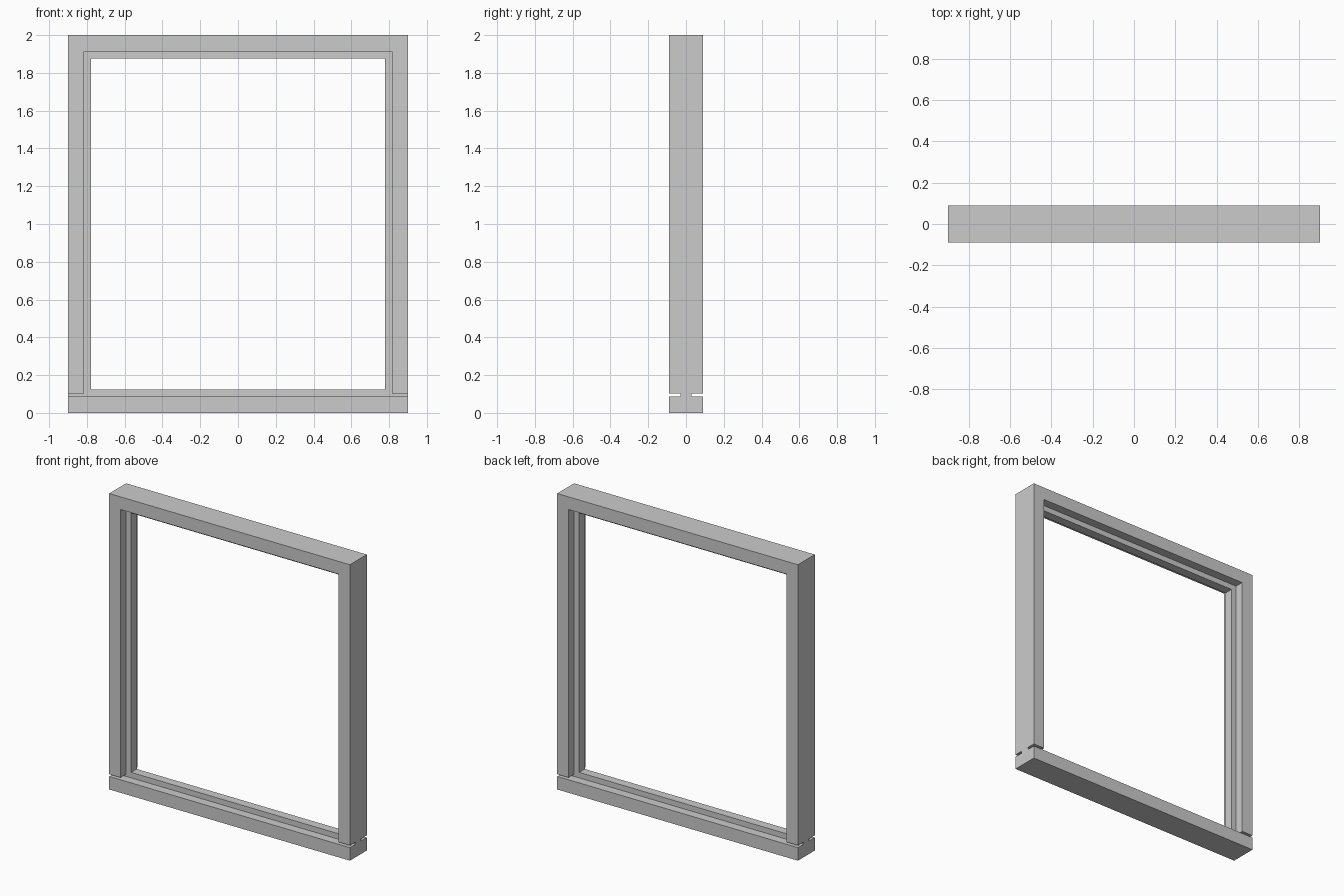
import bpy
import bmesh

if "Cube" in bpy.data.objects:
    bpy.data.objects.remove(bpy.data.objects["Cube"])

W, H, D = 0.9, 2.0, 0.09        # half width, height, half depth
RX, RZ0, RZ1 = 0.815, 0.088, 1.914   # recess around the centre bead
OX, OZ0, OZ1 = 0.778, 0.125, 1.877   # clear opening
SLOT_TOP, BEAD = 0.103, 0.03    # joint above the sill, half bead depth


def prism(name, outline, y0, y1):
    """Extrude an x-z outline from y0 to y1."""
    bm = bmesh.new()
    face = bm.faces.new([bm.verts.new((x, y0, z)) for x, z in outline])
    ext = bmesh.ops.extrude_face_region(bm, geom=[face])
    moved = [v for v in ext["geom"] if isinstance(v, bmesh.types.BMVert)]
    bmesh.ops.translate(bm, verts=moved, vec=(0, y1 - y0, 0))
    bmesh.ops.recalc_face_normals(bm, faces=bm.faces)
    mesh = bpy.data.meshes.new(name)
    bm.to_mesh(mesh)
    bm.free()
    obj = bpy.data.objects.new(name, mesh)
    bpy.context.collection.objects.link(obj)
    return obj


def rect(x, z0, z1):
    return [(-x, z0), (x, z0), (x, z1), (-x, z1)]


# Frame blank: sill, jambs and head in one piece
frame = prism("window_frame", rect(W, 0, H), -D, D)

# Clear opening, then front and back recesses that leave the centre bead;
# each recess runs out sideways as the thin joint above the sill
E = W + 0.1
recess = [(-E, RZ0), (E, RZ0), (E, SLOT_TOP), (RX, SLOT_TOP),
          (RX, RZ1), (-RX, RZ1), (-RX, SLOT_TOP), (-E, SLOT_TOP)]
cutters = [prism("opening_cutter", rect(OX, OZ0, OZ1), -0.2, 0.2)]
for side, label in ((-1, "front"), (1, "back")):
    cutters.append(prism(label + "_recess_cutter", recess, side * BEAD, side * 0.15))

for cutter in cutters:
    cutter.hide_render = True
    mod = frame.modifiers.new(cutter.name, "BOOLEAN")
    mod.operation = "DIFFERENCE"
    mod.solver = "EXACT"
    mod.object = cutter

# Apply the cuts and remove the cutters
bpy.context.view_layer.objects.active = frame
frame.select_set(True)
for cutter in cutters:
    bpy.ops.object.modifier_apply(modifier=cutter.name)
    bpy.data.objects.remove(cutter)
